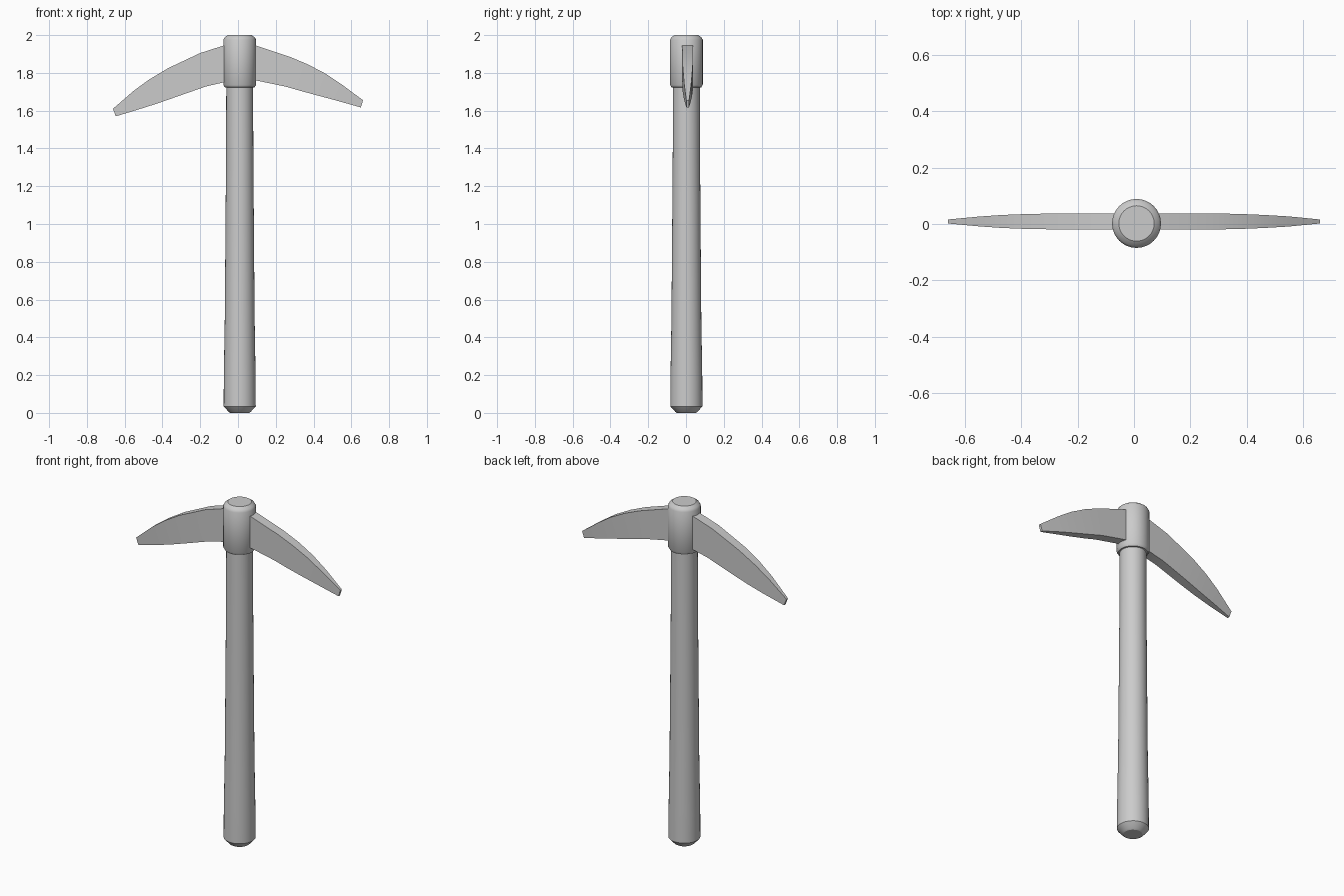
import bpy, bmesh, math

if "Cube" in bpy.data.objects:
    bpy.data.objects.remove(bpy.data.objects["Cube"])

CX = 0.009  # shaft axis offset
CY = 0.002


def finish(name, bm, angle):
    bmesh.ops.recalc_face_normals(bm, faces=bm.faces)
    me = bpy.data.meshes.new(name)
    bm.to_mesh(me)
    bm.free()
    ob = bpy.data.objects.new(name, me)
    bpy.context.collection.objects.link(ob)
    bpy.ops.object.select_all(action='DESELECT')
    ob.select_set(True)
    bpy.context.view_layer.objects.active = ob
    bpy.ops.object.shade_smooth_by_angle(angle=math.radians(angle))
    return ob


def lathe(name, profile, sides=32):
    """Revolve (radius, z) pairs around the shaft axis and cap both ends."""
    bm = bmesh.new()
    rings = [[bm.verts.new((CX + r * math.cos(2 * math.pi * i / sides),
                            CY + r * math.sin(2 * math.pi * i / sides), z))
              for i in range(sides)] for r, z in profile]
    for a, b in zip(rings, rings[1:]):
        for i in range(sides):
            j = (i + 1) % sides
            bm.faces.new((a[i], a[j], b[j], b[i]))
    bm.faces.new(rings[0])
    bm.faces.new(rings[-1])
    return finish(name, bm, 30)


def blade(name, stations):
    """Loft rectangles: (top x, top z, bottom x, bottom z, thickness)."""
    bm = bmesh.new()
    rings = []
    for tx, tz, bx, bz, t in stations:
        y, h = 0.009, t / 2
        rings.append([bm.verts.new(p) for p in (
            (tx, y - h, tz), (tx, y + h, tz), (bx, y + h, bz), (bx, y - h, bz))])
    for a, b in zip(rings, rings[1:]):
        for i in range(4):
            j = (i + 1) % 4
            bm.faces.new((a[i], a[j], b[j], b[i]))
    bm.faces.new(rings[0])
    bm.faces.new(rings[-1])
    return finish(name, bm, 30)


# Tapered shaft with chamfered butt
lathe("handle", [(0.05, 0.0), (0.058, 0.005), (0.085, 0.035), (0.084, 0.2),
                 (0.079, 0.5), (0.075, 1.0), (0.072, 1.4), (0.071, 1.75)])

# Socket that holds the head
lathe("head_collar", [(0.068, 1.722), (0.079, 1.724), (0.087, 1.738),
                      (0.087, 1.975), (0.080, 1.988), (0.063, 2.0)])

# Curved blades: the left one droops slightly more
blade("left_blade", [(0.0, 1.96, 0.0, 1.765, 0.058),
                     (-0.075, 1.945, -0.075, 1.75, 0.058),
                     (-0.20, 1.905, -0.17, 1.728, 0.058),
                     (-0.37, 1.825, -0.33, 1.672, 0.054),
                     (-0.47, 1.765, -0.43, 1.637, 0.046),
                     (-0.55, 1.707, -0.525, 1.607, 0.035),
                     (-0.662, 1.61, -0.647, 1.57, 0.014)])
blade("right_blade", [(0.0, 1.965, 0.0, 1.77, 0.058),
                      (0.095, 1.945, 0.095, 1.76, 0.058),
                      (0.275, 1.885, 0.25, 1.728, 0.057),
                      (0.37, 1.845, 0.33, 1.705, 0.054),
                      (0.465, 1.795, 0.43, 1.678, 0.046),
                      (0.55, 1.738, 0.52, 1.654, 0.036),
                      (0.662, 1.655, 0.65, 1.617, 0.014)])
